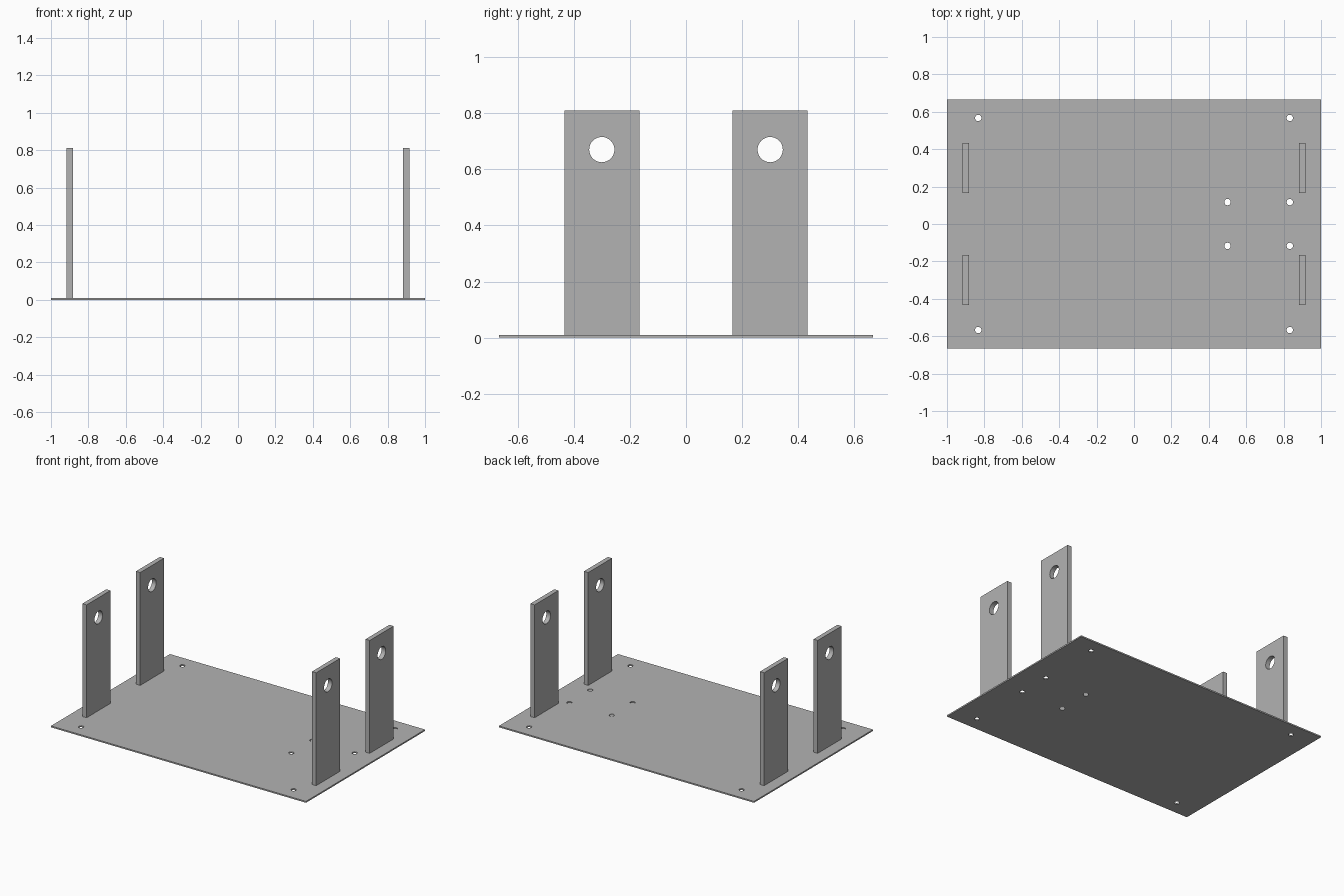
import bpy
import bmesh
from mathutils import Matrix, Vector

cube = bpy.data.objects.get("Cube")
if cube:
    bpy.data.objects.remove(cube, do_unlink=True)

# Single grey finish
grey = bpy.data.materials.new("grey")
grey.use_nodes = True
colour = (0.45, 0.45, 0.45, 1)
grey.diffuse_color = colour
grey.node_tree.nodes["Principled BSDF"].inputs["Base Color"].default_value = colour


def make_object(name, bm):
    mesh = bpy.data.meshes.new(name)
    bm.to_mesh(mesh)
    bm.free()
    mesh.materials.append(grey)
    obj = bpy.data.objects.new(name, mesh)
    bpy.context.scene.collection.objects.link(obj)
    return obj


def box(name, size, centre):
    bm = bmesh.new()
    bmesh.ops.create_cube(bm, size=1, matrix=Matrix.Translation(centre) @ Matrix.Diagonal((*size, 1)))
    return make_object(name, bm)


def drill(obj, centres, radius, axis, depth=0.2):
    """Cut round holes through an object along the given axis."""
    turn = Vector((0, 0, 1)).rotation_difference(Vector(axis)).to_matrix().to_4x4()
    bm = bmesh.new()
    for c in centres:
        bmesh.ops.create_cone(bm, cap_ends=True, segments=32, radius1=radius, radius2=radius,
                              depth=depth, matrix=Matrix.Translation(c) @ turn)
    cutter = make_object(obj.name + "_cutter", bm)
    cutter.hide_render = True
    mod = obj.modifiers.new("holes", 'BOOLEAN')
    mod.operation = 'DIFFERENCE'
    mod.solver = 'EXACT'
    mod.object = cutter
    bpy.ops.object.select_all(action='DESELECT')
    bpy.context.view_layer.objects.active = obj
    obj.select_set(True)
    bpy.ops.object.modifier_apply(modifier=mod.name)
    bpy.data.objects.remove(cutter, do_unlink=True)
    bpy.ops.object.shade_smooth_by_angle()


# Base plate with corner holes and a group of four holes near the left side
thick = 0.01
base = box("base_plate", (2, 1.333, thick), (0, 0, thick / 2))
holes = [(x, y * s, 0) for x, y in ((-0.833, 0.567), (0.833, 0.567), (0.833, 0.117), (0.5, 0.117))
         for s in (-1, 1)]
drill(base, holes, 0.017, (0, 0, 1))

# Four uprights, each with a shaft hole near the top
height = 0.8
for side, x in (("left", 0.9), ("right", -0.9)):
    for end, y in (("front", -0.3), ("back", 0.3)):
        post = box(f"{end}_{side}_upright", (0.033, 0.267, height), (x, y, thick + height / 2))
        drill(post, [(x, y, 0.67)], 0.045, (1, 0, 0))
